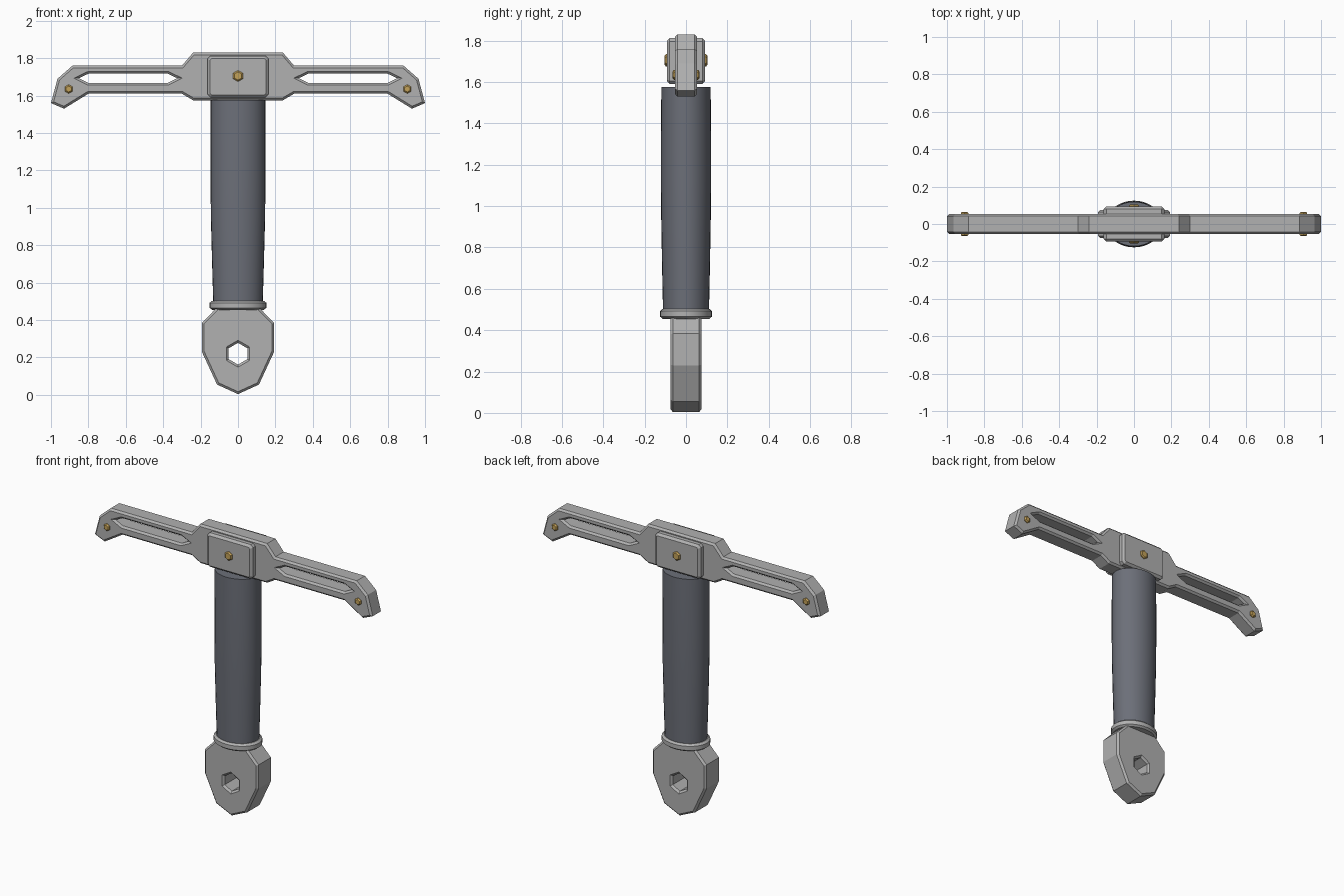
import bpy, bmesh, math
from mathutils import Matrix, Vector

if "Cube" in bpy.data.objects:
    bpy.data.objects.remove(bpy.data.objects["Cube"])


def material(name, rgb, metallic=0.0):
    m = bpy.data.materials.new(name)
    m.use_nodes = True
    m.diffuse_color = (*rgb, 1)
    b = m.node_tree.nodes["Principled BSDF"]
    b.inputs["Base Color"].default_value = (*rgb, 1)
    b.inputs["Roughness"].default_value = 0.6
    return m


STEEL = material("grey steel", (0.44, 0.44, 0.44))
GRIP = material("dark slate", (0.15, 0.16, 0.19))
BRASS = material("brass", (0.55, 0.36, 0.10))


def add_object(name, mesh, mat):
    mesh.materials.clear()
    mesh.materials.append(mat)
    ob = bpy.data.objects.new(name, mesh)
    bpy.context.collection.objects.link(ob)
    return ob


def plate(name, loops, half_depth, chamfer, mat):
    """Chamfered plate in the xz plane; loops after the first are holes."""
    cu = bpy.data.curves.new(name, "CURVE")
    cu.dimensions = "2D"
    cu.fill_mode = "BOTH"
    cu.extrude = half_depth - chamfer
    cu.bevel_depth = chamfer
    cu.bevel_resolution = 0
    cu.offset = -chamfer
    for pts in loops:
        sp = cu.splines.new("POLY")
        sp.points.add(len(pts) - 1)
        for p, (x, z) in zip(sp.points, pts):
            p.co = (x, z, 0, 1)
        sp.use_cyclic_u = True
    tmp = bpy.data.objects.new(name + "_outline", cu)
    bpy.context.collection.objects.link(tmp)
    dg = bpy.context.evaluated_depsgraph_get()
    mesh = bpy.data.meshes.new_from_object(tmp.evaluated_get(dg))
    bpy.data.objects.remove(tmp)
    bm = bmesh.new()
    bm.from_mesh(mesh)
    bm.transform(Matrix.Rotation(math.pi / 2, 4, "X"))
    bmesh.ops.remove_doubles(bm, verts=bm.verts, dist=0.0005)
    bmesh.ops.recalc_face_normals(bm, faces=bm.faces)
    for f in bm.faces:
        f.smooth = False
    bm.to_mesh(mesh)
    bm.free()
    return add_object(name, mesh, mat)


def oval_loft(name, rings, mat, sides=32):
    """Stack of ellipses (half width, half depth, z), capped at both ends."""
    bm = bmesh.new()
    prev = None
    for rx, ry, z in rings:
        ring = [bm.verts.new((rx * math.cos(a), ry * math.sin(a), z))
                for a in (2 * math.pi * i / sides for i in range(sides))]
        if prev:
            for i in range(sides):
                j = (i + 1) % sides
                bm.faces.new((prev[i], prev[j], ring[j], ring[i]))
        else:
            bm.faces.new(ring[::-1])
        prev = ring
    bm.faces.new(prev)
    mesh = bpy.data.meshes.new(name)
    bm.to_mesh(mesh)
    bm.free()
    ob = add_object(name, mesh, mat)
    bpy.ops.object.select_all(action="DESELECT")
    ob.select_set(True)
    bpy.context.view_layer.objects.active = ob
    bpy.ops.object.shade_smooth_by_angle(angle=math.radians(30))
    return ob


def hexagon(cx, cz, r):
    return [(cx + r * math.sin(math.pi * i / 3), cz + r * math.cos(math.pi * i / 3))
            for i in range(6)]


def mirrored(half):
    """Closed outline from its right half, listed top to bottom."""
    return half + [(-x, z) for x, z in reversed(half) if x > 0]


# Pommel with a hexagonal hole
pommel = mirrored([(0.11, 0.47), (0.193, 0.385), (0.193, 0.23), (0.112, 0.055), (0, 0.004)])
plate("pommel", [pommel, hexagon(0, 0.22, 0.058)], 0.075, 0.012, STEEL)

# Collar and grip
oval_loft("collar", [(0.138, 0.113, 0.455), (0.152, 0.125, 0.465),
                     (0.152, 0.125, 0.492), (0.138, 0.113, 0.503)], STEEL)
oval_loft("grip", [(0.132, 0.111, 0.48), (0.139, 0.116, 0.72), (0.145, 0.12, 0.95),
                   (0.147, 0.122, 1.15), (0.147, 0.121, 1.4), (0.146, 0.119, 1.576)], GRIP)

# Crossguard with a pointed slot in each arm
guard = mirrored([(0.24, 1.83), (0.30, 1.76), (0.885, 1.76), (0.965, 1.69), (1.0, 1.56),
                  (0.93, 1.53), (0.80, 1.61), (0.30, 1.61), (0.24, 1.575)])
slot = [(0.325, 1.693), (0.375, 1.717), (0.80, 1.717),
        (0.85, 1.693), (0.80, 1.668), (0.375, 1.668)]
plate("crossguard", [guard, slot, [(-x, z) for x, z in slot]], 0.054, 0.012, STEEL)

# Raised centre block
block = mirrored([(0.147, 1.812), (0.163, 1.796), (0.163, 1.606), (0.147, 1.59)])
plate("centre_block", [block], 0.093, 0.014, STEEL)

# Hexagonal bolts, passing through to both faces
for name, x, z, r, depth in (("centre_bolt", 0, 1.705, 0.03, 0.104),
                             ("left_bolt", 0.905, 1.635, 0.024, 0.065),
                             ("right_bolt", -0.905, 1.635, 0.024, 0.065)):
    plate(name, [hexagon(x, z, r)], depth, 0.007, BRASS)
